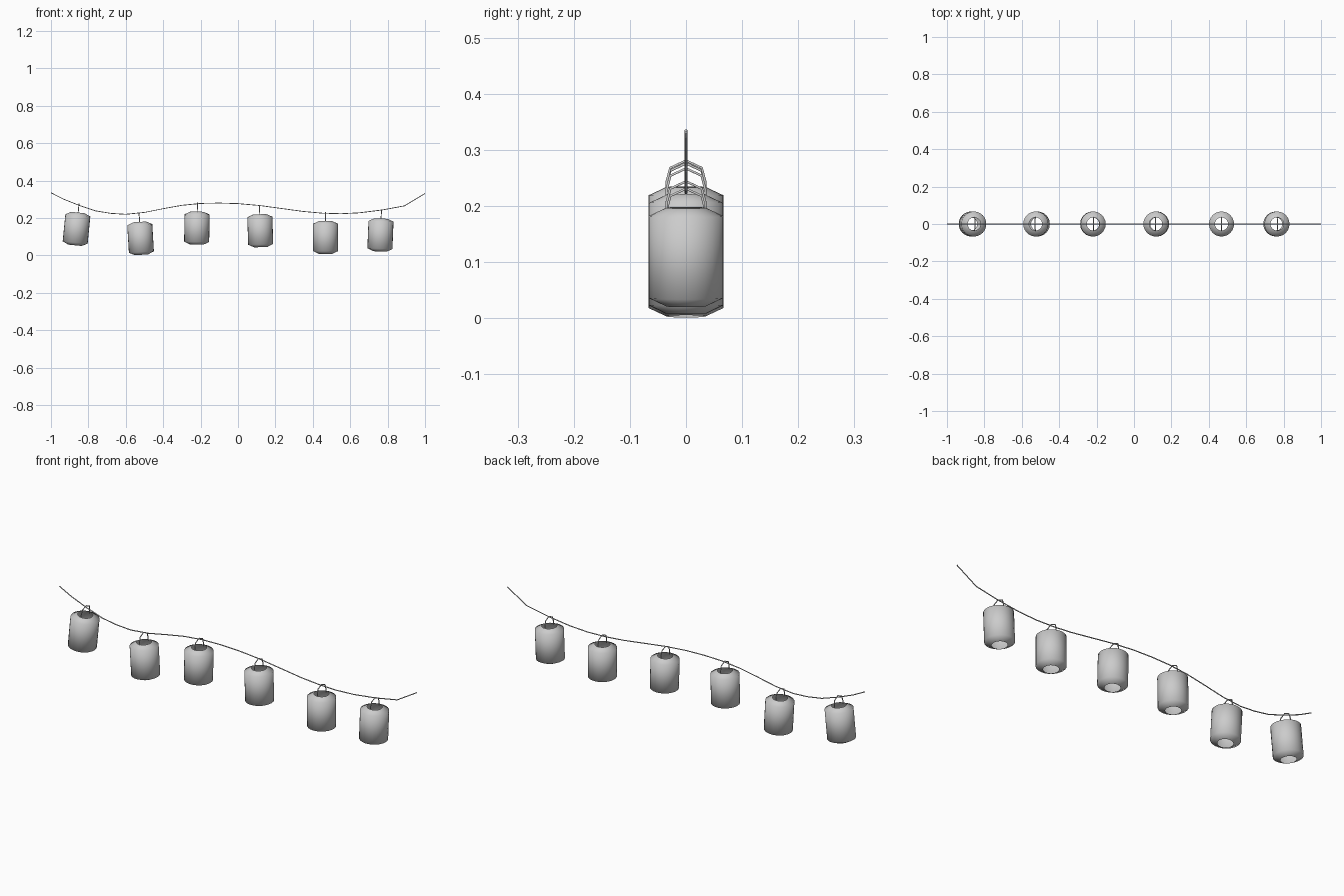
import bpy, bmesh, math

if "Cube" in bpy.data.objects:
    bpy.data.objects.remove(bpy.data.objects["Cube"])


def wire(name, points, radius):
    # Round wire along a polyline, converted to a mesh
    cu = bpy.data.curves.new(name, 'CURVE')
    cu.dimensions = '3D'
    cu.bevel_depth = radius
    cu.bevel_resolution = 1
    cu.use_fill_caps = True
    sp = cu.splines.new('POLY')
    sp.points.add(len(points) - 1)
    for p, co in zip(sp.points, points):
        p.co = (*co, 1)
    ob = bpy.data.objects.new(name, cu)
    bpy.context.collection.objects.link(ob)
    bpy.ops.object.select_all(action='DESELECT')
    ob.select_set(True)
    bpy.context.view_layer.objects.active = ob
    bpy.ops.object.convert(target='MESH')
    return bpy.context.object


def shade(name, profile, sides=24):
    # Open-ended lathe of (radius, z) points
    bm = bmesh.new()
    rings = [[bm.verts.new((r * math.cos(2 * math.pi * i / sides),
                            r * math.sin(2 * math.pi * i / sides), z))
              for i in range(sides)] for r, z in profile]
    for a, b in zip(rings, rings[1:]):
        for i in range(sides):
            j = (i + 1) % sides
            bm.faces.new((a[i], a[j], b[j], b[i])).smooth = True
    me = bpy.data.meshes.new(name)
    bm.to_mesh(me)
    bm.free()
    ob = bpy.data.objects.new(name, me)
    bpy.context.collection.objects.link(ob)
    return ob


# Sagging cord
cord = [(-1, .335), (-.935, .302), (-.85, .268), (-.76, .238), (-.68, .225),
        (-.6, .220), (-.5, .230), (-.4, .250), (-.3, .268), (-.2, .278),
        (-.1, .280), (0, .277), (.115, .267), (.24, .250), (.35, .235),
        (.45, .226), (.55, .223), (.65, .228), (.77, .243), (.89, .265),
        (1, .331)]
wire("cord", [(x, 0, z) for x, z in cord], .0024)

# Lantern body (open top and bottom) and its hanging loop, origin at loop apex
BODY = [(.035, -.223), (.067, -.208), (.067, -.062), (.035, -.047)]
LOOP = [(-.034, -.053), (-.034, -.036), (-.028, -.013), (0, 0),
        (.028, -.013), (.034, -.036), (.034, -.053)]

# x, loop height, tilt
LANTERNS = [(-.850, .276, .10), (-.529, .226, -.06), (-.217, .281, .02),
            (.115, .267, -.03), (.468, .231, 0), (.767, .244, .04)]

for n, (x, z, tilt) in enumerate(LANTERNS, 1):
    parts = (shade(f"lantern_{n}", BODY),
             wire(f"lantern_loop_{n}", [(0, y, h) for y, h in LOOP], .0025))
    for ob in parts:
        ob.location = (x, 0, z)
        ob.rotation_euler = (0, tilt, 0)
